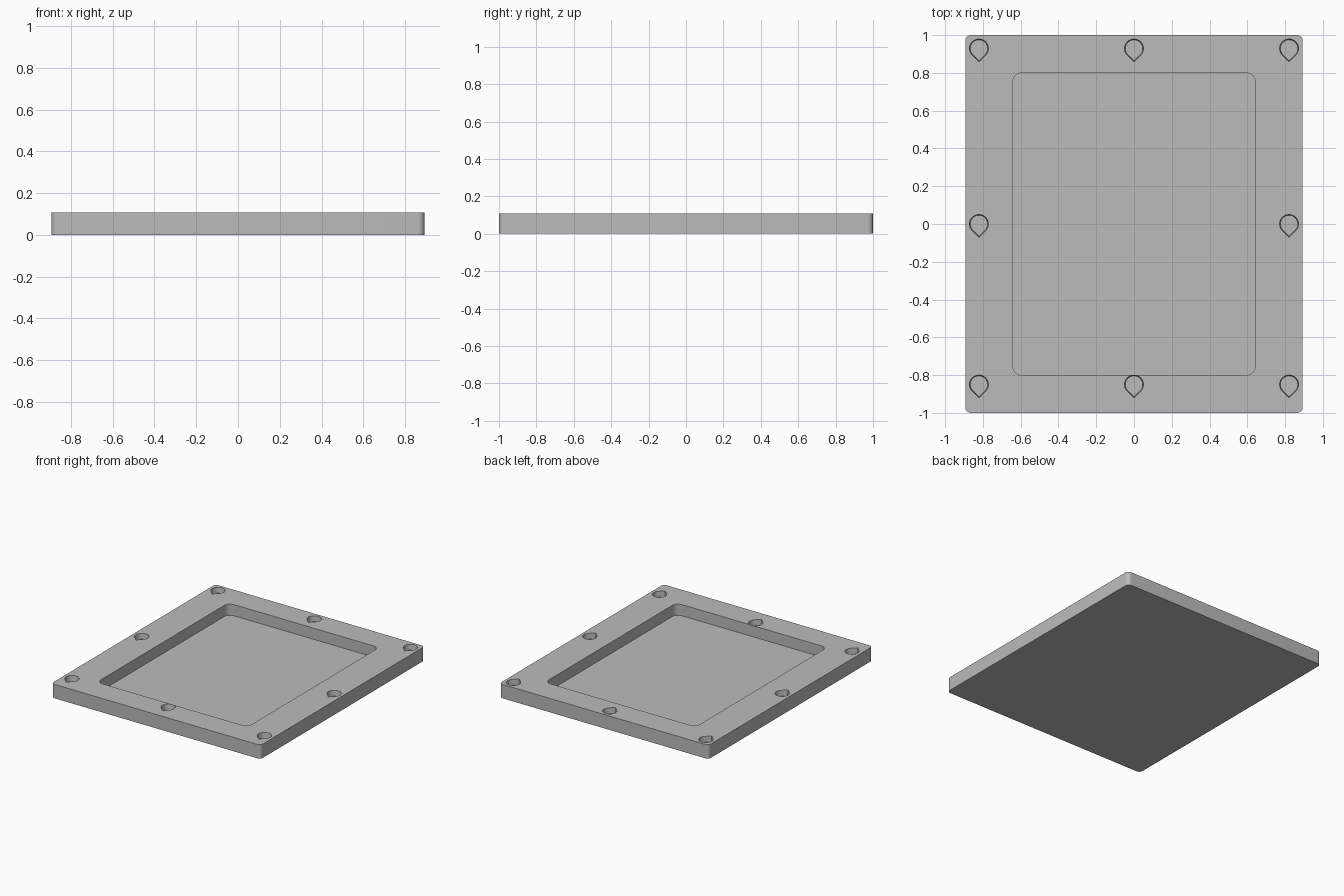
import bpy, bmesh, math

if "Cube" in bpy.data.objects:
    bpy.data.objects.remove(bpy.data.objects["Cube"], do_unlink=True)

WIDTH, LENGTH, HEIGHT = 1.786, 2.0, 0.107
FLOOR = 0.021
HOLE_DEPTH = 0.043

grey = bpy.data.materials.new("plain grey")
grey.use_nodes = True
colour = (0.5, 0.5, 0.5, 1)
grey.diffuse_color = colour
grey.node_tree.nodes["Principled BSDF"].inputs["Base Color"].default_value = colour


def rounded_rectangle(w, l, r, steps=8):
    points = []
    for k, (sx, sy) in enumerate([(1, 1), (-1, 1), (-1, -1), (1, -1)]):
        for i in range(steps + 1):
            a = math.pi / 2 * (k + i / steps)
            points.append((sx * (w / 2 - r) + r * math.cos(a),
                           sy * (l / 2 - r) + r * math.sin(a)))
    return points


def teardrop(r, steps=32):
    # Round at the back, drawn to a right-angled point at the front
    arc = [math.radians(-45 + 270 * i / steps) for i in range(steps + 1)]
    return [(r * math.cos(a), r * math.sin(a)) for a in arc] + [(0, -r * math.sqrt(2))]


def prism(name, lower, upper, z0, z1, location=(0, 0)):
    bm = bmesh.new()
    rings = [[bm.verts.new((x + location[0], y + location[1], z)) for x, y in outline]
             for outline, z in ((lower, z0), (upper, z1))]
    bm.faces.new(rings[0][::-1])
    bm.faces.new(rings[1])
    n = len(lower)
    for i in range(n):
        j = (i + 1) % n
        bm.faces.new((rings[0][i], rings[0][j], rings[1][j], rings[1][i]))
    mesh = bpy.data.meshes.new(name)
    bm.to_mesh(mesh)
    bm.free()
    mesh.materials.append(grey)
    ob = bpy.data.objects.new(name, mesh)
    bpy.context.collection.objects.link(ob)
    return ob


# Plate with rounded corners
outline = rounded_rectangle(WIDTH, LENGTH, 0.03)
plate = prism("tray_plate", outline, outline, 0, HEIGHT)

# Shallow rectangular pocket
outline = rounded_rectangle(1.286, 1.6, 0.05)
cutters = [prism("pocket_cutter", outline, outline, FLOOR, HEIGHT + 0.1)]

# Eight blind teardrop holes around the rim
for x in (-0.821, 0, 0.821):
    for y in (-0.85, 0, 0.929):
        if x or y:
            cutters.append(prism("hole_cutter", teardrop(0.046), teardrop(0.054),
                                 HEIGHT - HOLE_DEPTH, HEIGHT + HOLE_DEPTH, (x, y)))

# Cut the pocket and holes, then discard the cutters
bpy.context.view_layer.objects.active = plate
plate.select_set(True)
for cutter in cutters:
    mod = plate.modifiers.new("cut", "BOOLEAN")
    mod.operation = "DIFFERENCE"
    mod.solver = "EXACT"
    mod.object = cutter
    bpy.ops.object.modifier_apply(modifier=mod.name)
    bpy.data.objects.remove(cutter, do_unlink=True)

bpy.ops.object.shade_smooth_by_angle(angle=math.radians(30))
